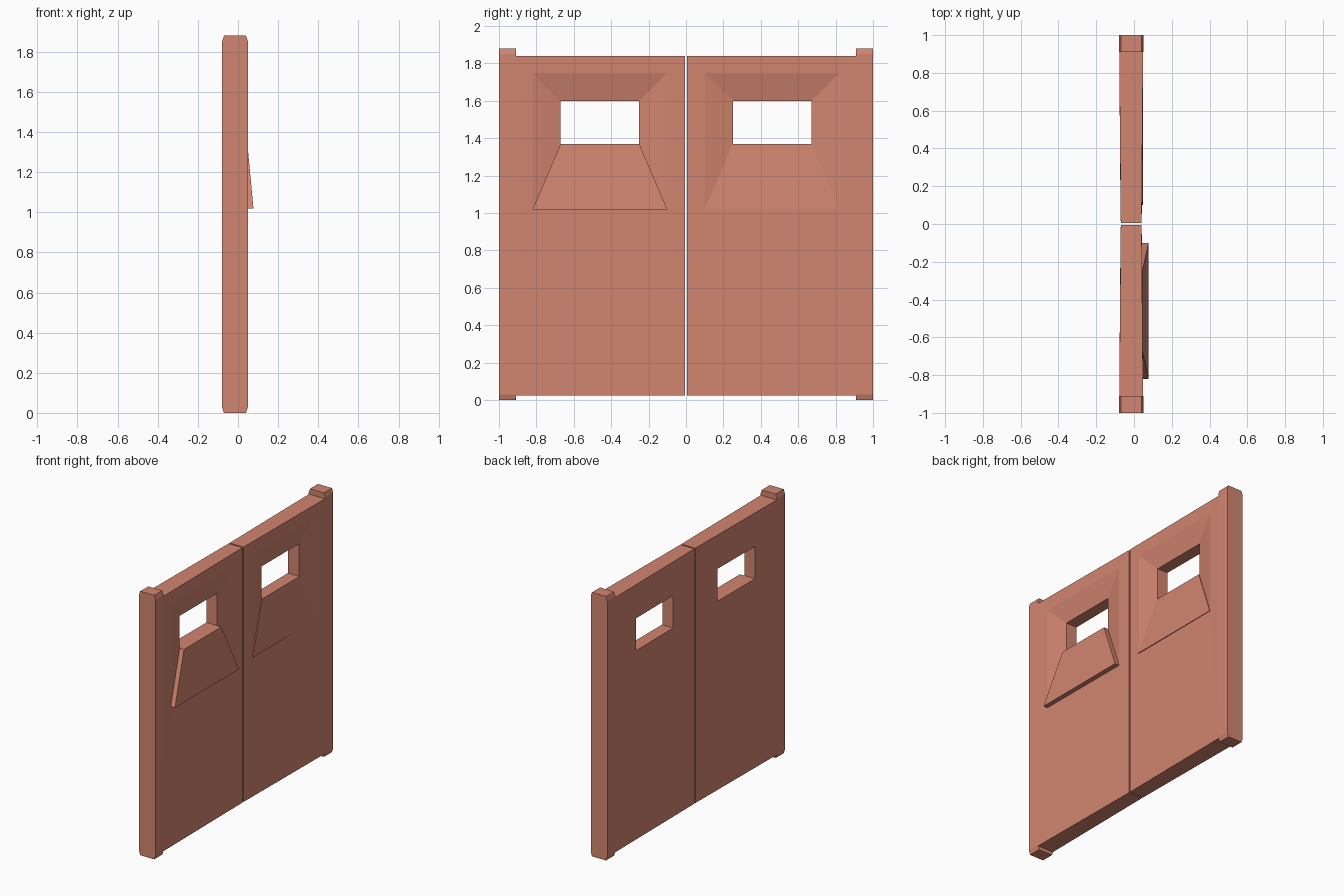
import bpy, bmesh

if "Cube" in bpy.data.objects:
    bpy.data.objects.remove(bpy.data.objects["Cube"])

clay = bpy.data.materials.new("terracotta")
clay.diffuse_color = (0.64, 0.235, 0.16, 1)
clay.use_nodes = True
clay.node_tree.nodes["Principled BSDF"].inputs["Base Color"].default_value = clay.diffuse_color


def make_object(name, loops, closed=False):
    """Skin matching loops of points; cap the ends, or join last to first."""
    bm = bmesh.new()
    rings = [[bm.verts.new(p) for p in loop] for loop in loops]
    pairs = list(zip(rings, rings[1:]))
    if closed:
        pairs.append((rings[-1], rings[0]))
    else:
        bm.faces.new(rings[0])
        bm.faces.new(rings[-1])
    for a, b in pairs:
        n = len(a)
        for i in range(n):
            j = (i + 1) % n
            bm.faces.new((a[i], a[j], b[j], b[i]))
    bmesh.ops.recalc_face_normals(bm, faces=bm.faces)
    mesh = bpy.data.meshes.new(name)
    bm.to_mesh(mesh)
    bm.free()
    mesh.materials.append(clay)
    obj = bpy.data.objects.new(name, mesh)
    bpy.context.collection.objects.link(obj)
    return obj


def rect(side, y0, y1, z0, z1, x_in, x_out):
    """Upright rectangle; x goes from x_in near the middle to x_out."""
    return [(x_in, side * y0, z0), (x_out, side * y1, z0),
            (x_out, side * y1, z1), (x_in, side * y0, z1)]


def door(side, label, flap_depth):
    # Door leaf: tapered slab with a funnel-shaped recess around the window
    make_object(label + "_door_panel", [
        rect(side, 0.005, 0.915, 0.025, 1.84, 0.040, 0.048),
        rect(side, 0.10, 0.82, 1.02, 1.75, 0.042, 0.044),
        rect(side, 0.25, 0.67, 1.37, 1.60, 0.010, 0.010),
        rect(side, 0.25, 0.67, 1.37, 1.60, -0.073, -0.076),
        rect(side, 0.005, 0.915, 0.025, 1.84, -0.070, -0.078),
    ], closed=True)

    # Hinge post with chamfered top and bottom
    profile = [(-0.07, 0), (0.04, 0), (0.05, 0.03), (0.05, 1.85),
               (0.04, 1.88), (-0.07, 1.88), (-0.08, 1.85), (-0.08, 0.03)]
    make_object(label + "_hinge_post",
                [[(x, side * y, z) for x, z in profile] for y in (0.91, 1.0)])

    # Sloping flap below the window
    outline = [(0.10, 1.02, 0.043), (0.82, 1.02, 0.043),
               (0.67, 1.37, 0.010), (0.25, 1.37, 0.010)]
    make_object(label + "_window_flap",
                [[(x + d, side * y, z) for y, z, x in outline]
                 for d in (-0.004, flap_depth)])


door(-1, "left", 0.034)
door(1, "right", 0.005)
